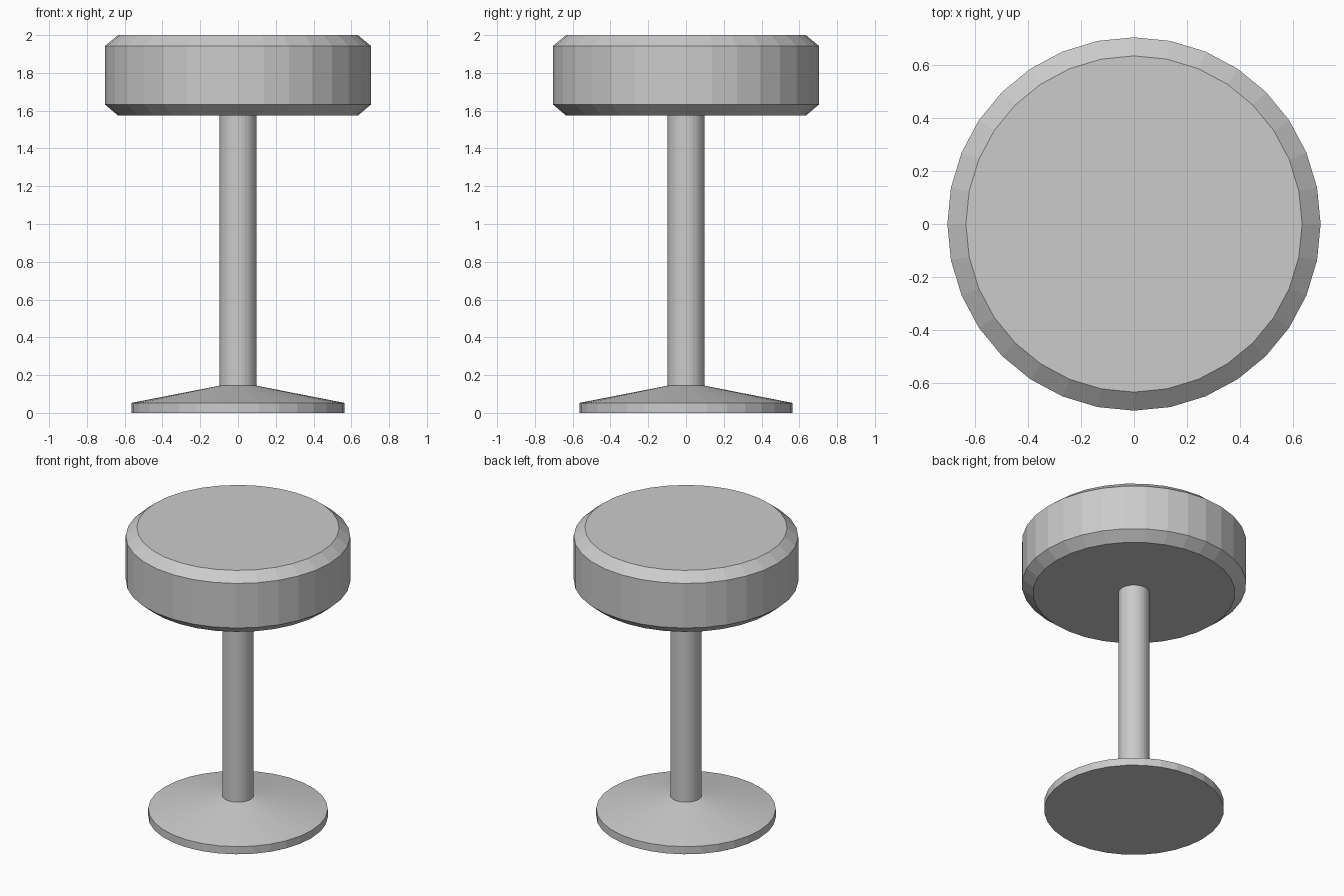
import bpy, bmesh
from math import cos, sin, tau

if "Cube" in bpy.data.objects:
    bpy.data.objects.remove(bpy.data.objects["Cube"])

SIDES = 32


def lathe(name, profile):
    """Closed solid of revolution from (radius, z) points, bottom to top."""
    bm = bmesh.new()
    rings = [[bm.verts.new((r * cos(tau * i / SIDES), r * sin(tau * i / SIDES), z))
              for i in range(SIDES)] for r, z in profile]
    for low, high in zip(rings, rings[1:]):
        for i in range(SIDES):
            j = (i + 1) % SIDES
            bm.faces.new((low[i], low[j], high[j], high[i]))
    bm.faces.new(rings[0][::-1])
    bm.faces.new(rings[-1])
    mesh = bpy.data.meshes.new(name)
    bm.to_mesh(mesh)
    bm.free()
    obj = bpy.data.objects.new(name, mesh)
    bpy.context.collection.objects.link(obj)
    return obj


# Round foot: low rim rising as a shallow cone to the column
lathe("base", [(0.564, 0), (0.564, 0.053), (0.098, 0.144)])

# Central column
lathe("column", [(0.098, 0.144), (0.098, 1.574)])

# Thick seat with chamfered top and bottom edges
lathe("seat", [(0.635, 1.574), (0.705, 1.633), (0.705, 1.942), (0.635, 2.0)])
